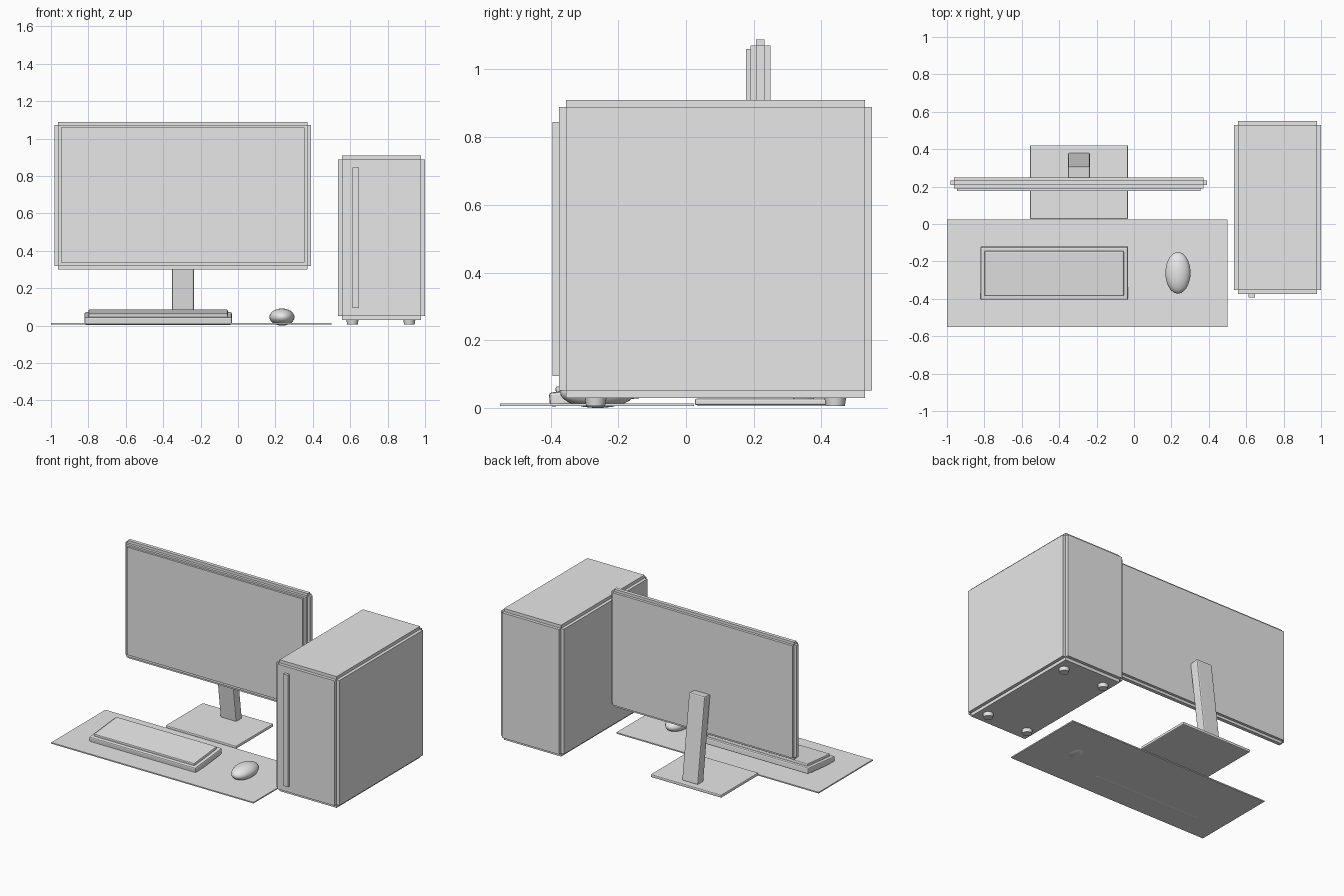
import bpy, bmesh, math
from mathutils import Matrix, Vector

cube = bpy.data.objects.get("Cube")
if cube:
    bpy.data.objects.remove(cube, do_unlink=True)

GREY = (0.8, 0.8, 0.8, 1.0)
grey = bpy.data.materials.new("light grey")
grey.use_nodes = True
grey.diffuse_color = GREY
grey.node_tree.nodes["Principled BSDF"].inputs["Base Color"].default_value = GREY


def add_box(bm, lo, hi):
    lo, hi = Vector(lo), Vector(hi)
    mat = Matrix.Translation((lo + hi) / 2) @ Matrix.Diagonal((*(hi - lo), 1))
    bmesh.ops.create_cube(bm, size=1, matrix=mat)


def finish(name, bm, bevel=0.0):
    mesh = bpy.data.meshes.new(name)
    bm.to_mesh(mesh)
    bm.free()
    mesh.materials.append(grey)
    obj = bpy.data.objects.new(name, mesh)
    bpy.context.collection.objects.link(obj)
    if bevel:
        mod = obj.modifiers.new("rounded edges", 'BEVEL')
        mod.width, mod.segments = bevel, 2
    return obj


def box(name, lo, hi, bevel=0.0):
    bm = bmesh.new()
    add_box(bm, lo, hi)
    return finish(name, bm, bevel)


def stepped_box(name, lo, hi, step):
    """Box whose six faces stand out as panels, leaving notched edges."""
    bm = bmesh.new()
    for axis in range(3):
        inset = Vector((step, step, step))
        inset[axis] = 0
        add_box(bm, Vector(lo) + inset, Vector(hi) - inset)
    return finish(name, bm)


def tilted_box(name, size, centre, angle, bevel):
    obj = box(name, -Vector(size) / 2, Vector(size) / 2, bevel)
    obj.location = centre
    obj.rotation_euler.x = angle
    return obj


def smooth(obj, angle):
    bpy.ops.object.select_all(action='DESELECT')
    obj.select_set(True)
    bpy.context.view_layer.objects.active = obj
    bpy.ops.object.shade_smooth_by_angle(angle=math.radians(angle))


# Computer tower with front strip and four feet
stepped_box("tower_case", (0.535, -0.375, 0.03), (1.0, 0.55, 0.91), 0.021)
box("tower_front_strip", (0.612, -0.394, 0.095), (0.646, -0.37, 0.845))
for x, side in ((0.612, "right"), (0.916, "left")):
    for y, end in ((-0.267, "front"), (0.441, "back")):
        bm = bmesh.new()
        bmesh.ops.create_cone(bm, cap_ends=True, segments=16, radius1=0.028,
                              radius2=0.033, depth=0.028,
                              matrix=Matrix.Translation((x, y, 0.02)))
        smooth(finish(f"tower_foot_{end}_{side}", bm), 40)

# Monitor, screen and stand
stepped_box("monitor_frame", (-0.981, 0.19, 0.301), (0.389, 0.249, 1.089), 0.0175)
box("monitor_screen", (-0.947, 0.177, 0.338), (0.355, 0.2, 1.06))
tilted_box("monitor_post", (0.118, 0.063, 0.57), (-0.294, 0.312, 0.302),
           math.radians(7.5), 0.008)
box("monitor_base", (-0.556, 0.026, 0.008), (-0.032, 0.421, 0.028), 0.006)

# Desk mat
box("desk_mat", (-1.0, -0.55, 0.006), (0.5, 0.024, 0.014))

# Keyboard body and raised key plate, tilted up toward the back
tilt = math.radians(5.5)
up = Vector((0, -math.sin(tilt), math.cos(tilt)))
centre = Vector((-0.427, -0.262, 0.038))
tilted_box("keyboard_body", (0.789, 0.284, 0.042), centre, tilt, 0.008)
tilted_box("keyboard_key_plate", (0.745, 0.242, 0.03), centre + up * 0.022, tilt, 0.006)

# Mouse
bm = bmesh.new()
bmesh.ops.create_uvsphere(bm, u_segments=32, v_segments=16, radius=1,
                          matrix=Matrix.Translation((0.235, -0.261, 0.046))
                          @ Matrix.Diagonal((0.067, 0.111, 0.046, 1)))
smooth(finish("mouse", bm), 60)
